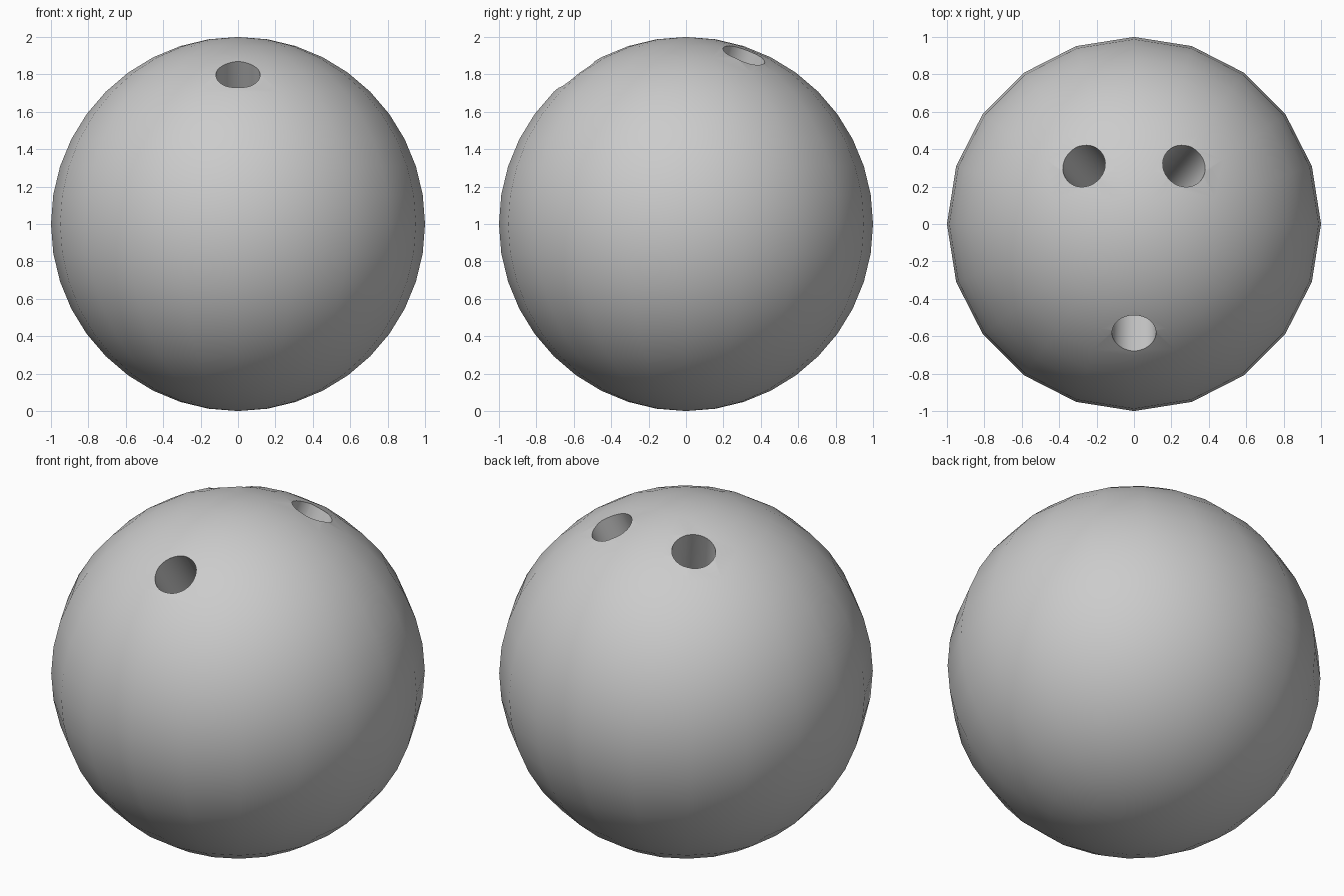
import bpy
import math
from mathutils import Vector

cube = bpy.data.objects.get("Cube")
if cube:
    bpy.data.objects.remove(cube, do_unlink=True)

CENTRE = Vector((0, 0, 1))
HOLE_RADIUS = 0.118
HOLE_DEPTH = 0.57

grey = bpy.data.materials.new("plain grey")
grey.use_nodes = True
colour = (0.6, 0.6, 0.6, 1)
grey.diffuse_color = colour
grey.node_tree.nodes["Principled BSDF"].inputs["Base Color"].default_value = colour

# Ball body
bpy.ops.mesh.primitive_uv_sphere_add(segments=20, ring_count=20, radius=1, location=CENTRE)
ball = bpy.context.object
ball.name = "ball"
ball.data.materials.append(grey)


def drill(name, x, y):
    """Bore a round hole towards the centre, through the upper surface at x, y."""
    axis = Vector((x, y, math.sqrt(1 - x * x - y * y)))
    inner, outer = 1 - HOLE_DEPTH, 1.2
    bpy.ops.mesh.primitive_cylinder_add(
        vertices=32, radius=HOLE_RADIUS, depth=outer - inner,
        location=CENTRE + axis * (inner + outer) / 2,
        rotation=axis.to_track_quat("Z", "Y").to_euler())
    cutter = bpy.context.object
    cutter.name = name
    cutter.hide_render = True
    cutter.data.materials.append(grey)

    cut = ball.modifiers.new(name, "BOOLEAN")
    cut.operation = "DIFFERENCE"
    cut.solver = "EXACT"
    cut.object = cutter
    bpy.context.view_layer.objects.active = ball
    bpy.ops.object.modifier_apply(modifier=name)
    bpy.data.objects.remove(cutter, do_unlink=True)


# Thumb hole at the front, two finger holes at the back
drill("thumb_hole", 0, -0.59)
drill("left_finger_hole", 0.27, 0.313)
drill("right_finger_hole", -0.27, 0.313)

# Smooth surface with crisp hole rims
bpy.ops.object.select_all(action="DESELECT")
ball.select_set(True)
bpy.context.view_layer.objects.active = ball
bpy.ops.object.shade_smooth_by_angle(angle=math.radians(35))
